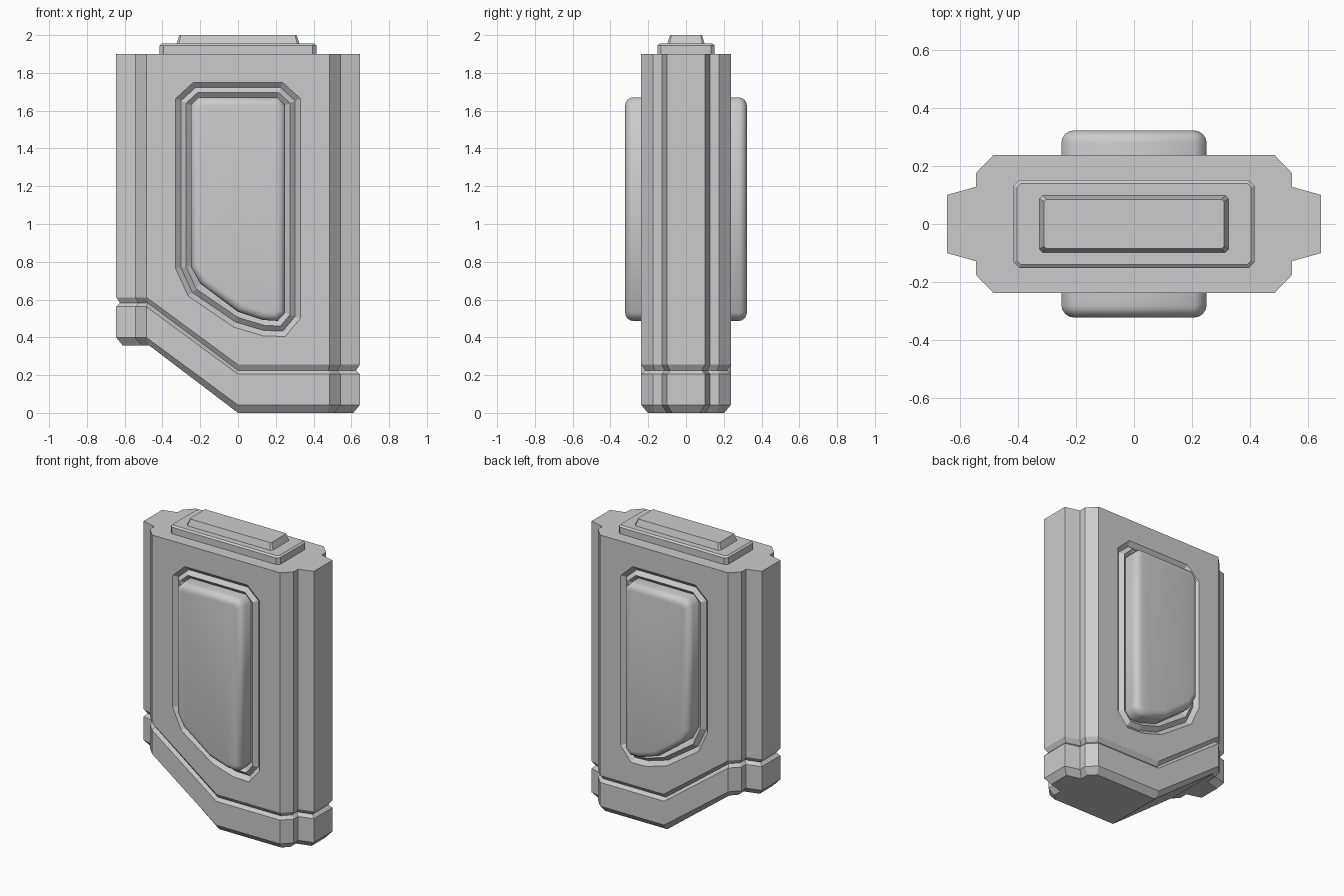
import bpy, bmesh
from mathutils import Vector

if "Cube" in bpy.data.objects:
    bpy.data.objects.remove(bpy.data.objects["Cube"])

grey = bpy.data.materials.new("plain_grey")
grey.use_nodes = True
grey.diffuse_color = (0.6, 0.6, 0.6, 1)
grey.node_tree.nodes["Principled BSDF"].inputs["Base Color"].default_value = (0.6, 0.6, 0.6, 1)


def offset(points, d):
    """Grow (d > 0) or shrink a counter-clockwise outline with mitred corners."""
    out = []
    for i, p in enumerate(points):
        a, b, c = Vector(points[i - 1]), Vector(p), Vector(points[(i + 1) % len(points)])
        u, v = (b - a).normalized(), (c - b).normalized()
        n, m = Vector((u.y, -u.x)), Vector((v.y, -v.x))
        out.append(tuple(b + (n + m) * (d / (1 + n.dot(m)))))
    return out


def loft(name, rings, bottom=None, round_end=0):
    """Skin a stack of equal rings, cap both ends, optionally round the last rim."""
    bm = bmesh.new()
    loops = [[bm.verts.new(p) for p in ring] for ring in rings]
    n = len(loops[0])
    for a, b in zip(loops, loops[1:]):
        for i in range(n):
            j = (i + 1) % n
            bm.faces.new((a[i], a[j], b[j], b[i]))
    for cap in bottom or [range(n)]:
        bm.faces.new([loops[0][i] for i in cap])
    top = bm.faces.new(loops[-1])
    if round_end:
        bmesh.ops.bevel(bm, geom=list(top.edges), offset=round_end, segments=4,
                        profile=0.5, affect='EDGES', clamp_overlap=True)
    bmesh.ops.recalc_face_normals(bm, faces=bm.faces)
    mesh = bpy.data.meshes.new(name)
    bm.to_mesh(mesh)
    bm.free()
    mesh.materials.append(grey)
    obj = bpy.data.objects.new(name, mesh)
    bpy.context.collection.objects.link(obj)
    return obj


def activate(obj):
    bpy.ops.object.select_all(action='DESELECT')
    obj.select_set(True)
    bpy.context.view_layer.objects.active = obj


# Body: stepped plan, with a base line that climbs towards the right side
quarter = [(0.645, 0.10), (0.545, 0.128), (0.545, 0.175), (0.485, 0.237)]
back = quarter + [(0, 0.237)] + [(-x, y) for x, y in reversed(quarter)]
plan = back + [(-x, -y) for x, y in back]
plan = plan[:9] + [(x, -y) for x, y in reversed(back)]


def base_ring(inset, height):
    ring = offset(plan, -inset)
    return [(x, y, height + (0.357 if px < -0.1 else 0))
            for (x, y), (px, _) in zip(ring, plan)]


rings = [base_ring(0.035, 0), base_ring(0, 0.042), base_ring(0, 0.205),
         base_ring(0.02, 0.225), base_ring(0, 0.255), [(x, y, 1.9) for x, y in plan]]
base_caps = [range(5, 13), (4, 5, 12, 13), [13, 14, 15, 16, 17, 0, 1, 2, 3, 4]]
body = loft("body", rings, bottom=base_caps)

# Side panels: a pocket in the body, a raised frame and a rounded pad, front and back
frame = [(-0.275, 0.775), (-0.22, 0.655), (0, 0.505), (0.14, 0.463), (0.225, 0.46),
         (0.275, 0.52), (0.275, 1.64), (0.215, 1.695), (-0.215, 1.695), (-0.275, 1.64)]
pad = [(-0.25, 0.775), (-0.2, 0.685), (0, 0.535), (0.13, 0.492), (0.21, 0.487),
       (0.25, 0.53), (0.25, 1.63), (0.21, 1.67), (-0.21, 1.67), (-0.25, 1.63)]

for side, s in (("front", -1), ("back", 1)):
    def upright(outline, grow, depth):
        return [(x, s * depth, z) for x, z in offset(outline, grow)]

    cutter = loft("pocket_cutter", [upright(frame, 0.027, 0.212), upright(frame, 0.055, 0.237),
                                    upright(frame, 0.055, 0.28)])
    cutter.hide_render = True
    mod = body.modifiers.new("pocket", 'BOOLEAN')
    mod.operation, mod.solver, mod.object = 'DIFFERENCE', 'EXACT', cutter
    activate(body)
    bpy.ops.object.modifier_apply(modifier=mod.name)
    bpy.data.objects.remove(cutter)

    loft(side + "_frame", [upright(frame, 0.027, 0.205), upright(frame, 0.027, 0.212),
                           upright(frame, 0, 0.236), upright(pad, 0, 0.215)])
    cushion = loft(side + "_pad", [upright(pad, 0, 0.2), upright(pad, 0, 0.322)],
                   round_end=0.042)
    activate(cushion)
    bpy.ops.object.shade_smooth_by_angle(angle=0.9)


# Top plates: chamfered rectangles with sloping rims
def plate_ring(x, y, z, cut):
    return [(x, cut - y, z), (x, y - cut, z), (x - cut, y, z), (cut - x, y, z),
            (-x, y - cut, z), (-x, cut - y, z), (cut - x, -y, z), (x - cut, -y, z)]


loft("top_plate", [plate_ring(0.415, 0.152, 1.89, 0.02), plate_ring(0.415, 0.152, 1.945, 0.02),
                   plate_ring(0.403, 0.14, 1.955, 0.014)])
loft("top_block", [plate_ring(0.327, 0.1, 1.95, 0.012), plate_ring(0.325, 0.098, 1.957, 0.012),
                   plate_ring(0.31, 0.085, 2.0, 0.008)])
